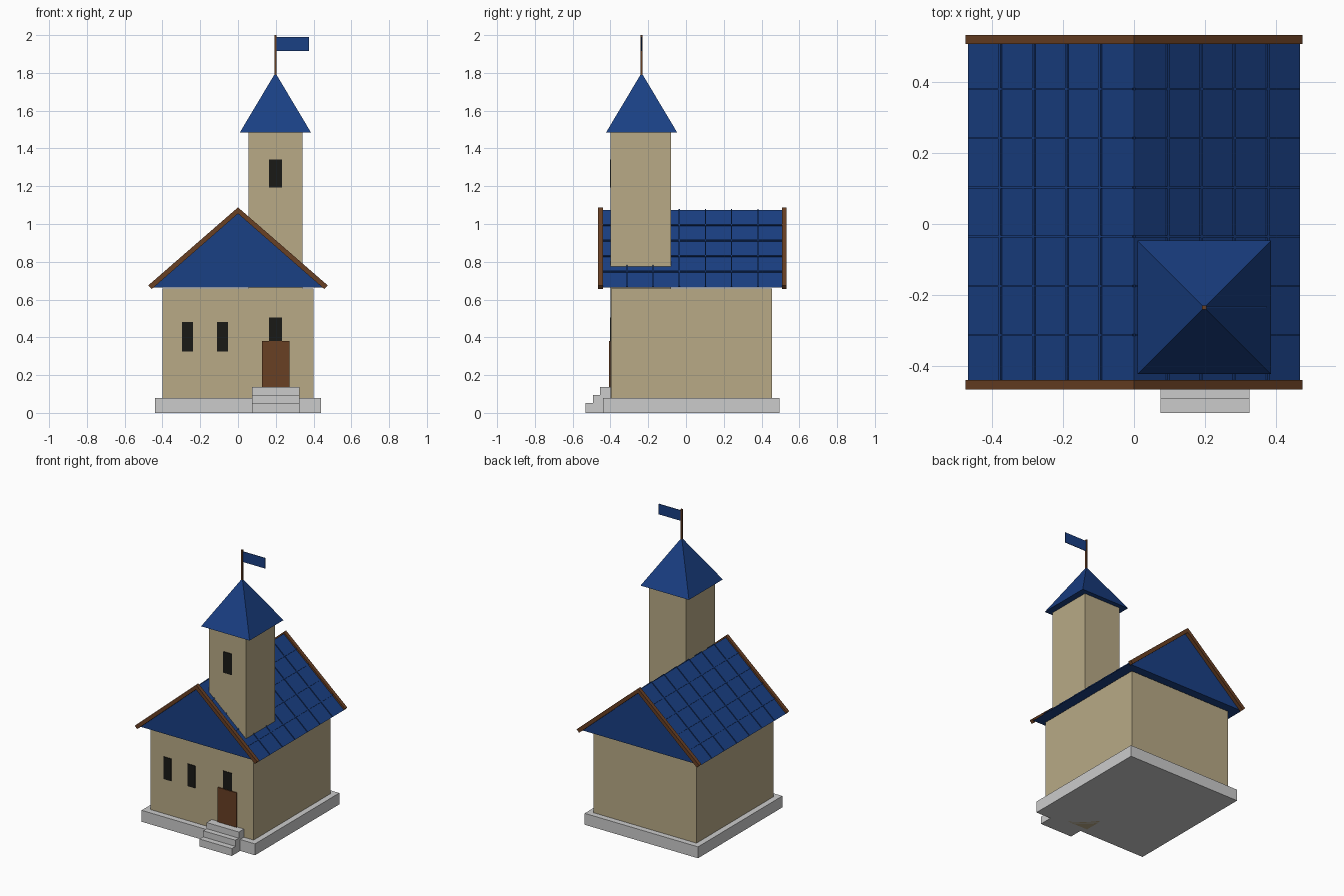
import bpy
import math

if "Cube" in bpy.data.objects:
    bpy.data.objects.remove(bpy.data.objects["Cube"])


def material(name, rgb):
    m = bpy.data.materials.new(name)
    m.diffuse_color = (*rgb, 1)
    m.use_nodes = True
    m.node_tree.nodes["Principled BSDF"].inputs["Base Color"].default_value = m.diffuse_color
    return m


TAN = material("plaster", (0.48, 0.40, 0.24))
BLUE = material("roof_blue", (0.01, 0.05, 0.23))
WOOD = material("wood", (0.14, 0.05, 0.017))
DARK = material("dark_opening", (0.01, 0.01, 0.008))


def mesh(name, verts, faces, mat=None):
    me = bpy.data.meshes.new(name)
    me.from_pydata(verts, [], faces)
    ob = bpy.data.objects.new(name, me)
    bpy.context.collection.objects.link(ob)
    if mat:
        me.materials.append(mat)
    return ob


def prism(name, profile, a, b, mat=None, axis="y"):
    """Extrude a counter-clockwise profile: (x, z) along y, or (y, z) along x."""
    n = len(profile)
    if axis == "y":
        verts = [(p, t, q) for t in (a, b) for p, q in profile]
    else:
        verts = [(t, p, q) for t in (b, a) for p, q in profile]
    faces = [tuple(range(n)), tuple(range(2 * n - 1, n - 1, -1))]
    faces += [(i, i + n, (i + 1) % n + n, (i + 1) % n) for i in range(n)]
    if axis == "x":
        faces = [faces[0], faces[1]] + faces[2:]
    return mesh(name, verts, faces, mat)


def box(name, x, y, z, mat=None):
    return prism(name, [(x[0], z[0]), (x[1], z[0]), (x[1], z[1]), (x[0], z[1])],
                 y[0], y[1], mat)


# Plinth, house walls and tower
box("plinth", (-0.44, 0.44), (-0.44, 0.495), (0, 0.08))
box("house_walls", (-0.40, 0.40), (-0.398, 0.455), (0.08, 0.658), TAN)
box("tower", (0.055, 0.341), (-0.399, -0.079), (0, 1.487), TAN)

# Entrance steps
for i, (front, top) in enumerate([(-0.533, 0.052), (-0.493, 0.095), (-0.455, 0.138)]):
    box(f"step_{i + 1}", (0.075, 0.325), (front, -0.39), (top - 0.052 if i else 0, top))

# Main roof
EAVE_X, EAVE_Z, RIDGE_Z = 0.468, 0.664, 1.074
Y0, Y1 = -0.44, 0.507
prism("main_roof", [(-EAVE_X, EAVE_Z), (EAVE_X, EAVE_Z), (0, RIDGE_Z)], Y0, Y1, BLUE)

# Raised seams on both slopes
slope = (RIDGE_Z - EAVE_Z) / EAVE_X
angle = math.atan(slope)
nx, nz = math.sin(angle), math.cos(angle)
tx, tz = math.cos(angle), -math.sin(angle)


def slope_strip(name, x0, x1, y0, y1, height, side):
    pts = []
    for x, h in ((x0, -0.004), (x1, -0.004), (x1, height), (x0, height)):
        pts.append((side * (x + nx * h), RIDGE_Z - slope * x + nz * h))
    if side < 0:
        pts.reverse()
    prism(name, pts, y0, y1, BLUE)


for side in (-1, 1):
    for i in range(1, 5):
        x = i * EAVE_X / 5
        slope_strip("long_seam", x - 0.003, x + 0.003, Y0, Y1, 0.006, side)
    for i in range(6):
        y = -0.313 + i * 0.1387
        slope_strip("cross_seam", 0, EAVE_X - 0.004, y - 0.003, y + 0.003, 0.006, side)

# Barge boards along both gables
barge = [(0, 1.088), (-0.475, 0.675), (-0.457, 0.655), (0, 1.055),
         (0.457, 0.655), (0.475, 0.675)]
for name, a, b in (("front_barge_board", -0.466, Y0), ("back_barge_board", Y1, 0.533)):
    prism(name, barge, a, b, WOOD)

# Tower spire
cx, cy, h = 0.198, -0.235, 0.188
mesh("spire", [(cx - h, cy - h, 1.485), (cx + h, cy - h, 1.485), (cx + h, cy + h, 1.485),
               (cx - h, cy + h, 1.485), (cx, cy, 1.8)],
     [(3, 2, 1, 0), (0, 1, 4), (1, 2, 4), (2, 3, 4), (3, 0, 4)], BLUE)

# Flagpole and flag
box("flagpole", (cx - 0.006, cx + 0.006), (cy - 0.006, cy + 0.006), (1.78, 2.0), WOOD)
box("flag", (cx + 0.004, 0.375), (cy - 0.002, cy + 0.002), (1.917, 1.99), BLUE)

# Door and window openings
box("door", (0.127, 0.273), (-0.407, -0.39), (0.13, 0.38), WOOD)
for name, x0, x1, z0, z1 in (("door_transom", 0.164, 0.234, 0.378, 0.505),
                             ("tower_window", 0.164, 0.234, 1.194, 1.342),
                             ("left_window", -0.297, -0.238, 0.324, 0.48),
                             ("middle_window", -0.111, -0.053, 0.324, 0.48)):
    box(name, (x0, x1), (-0.403, -0.39), (z0, z1), DARK)
